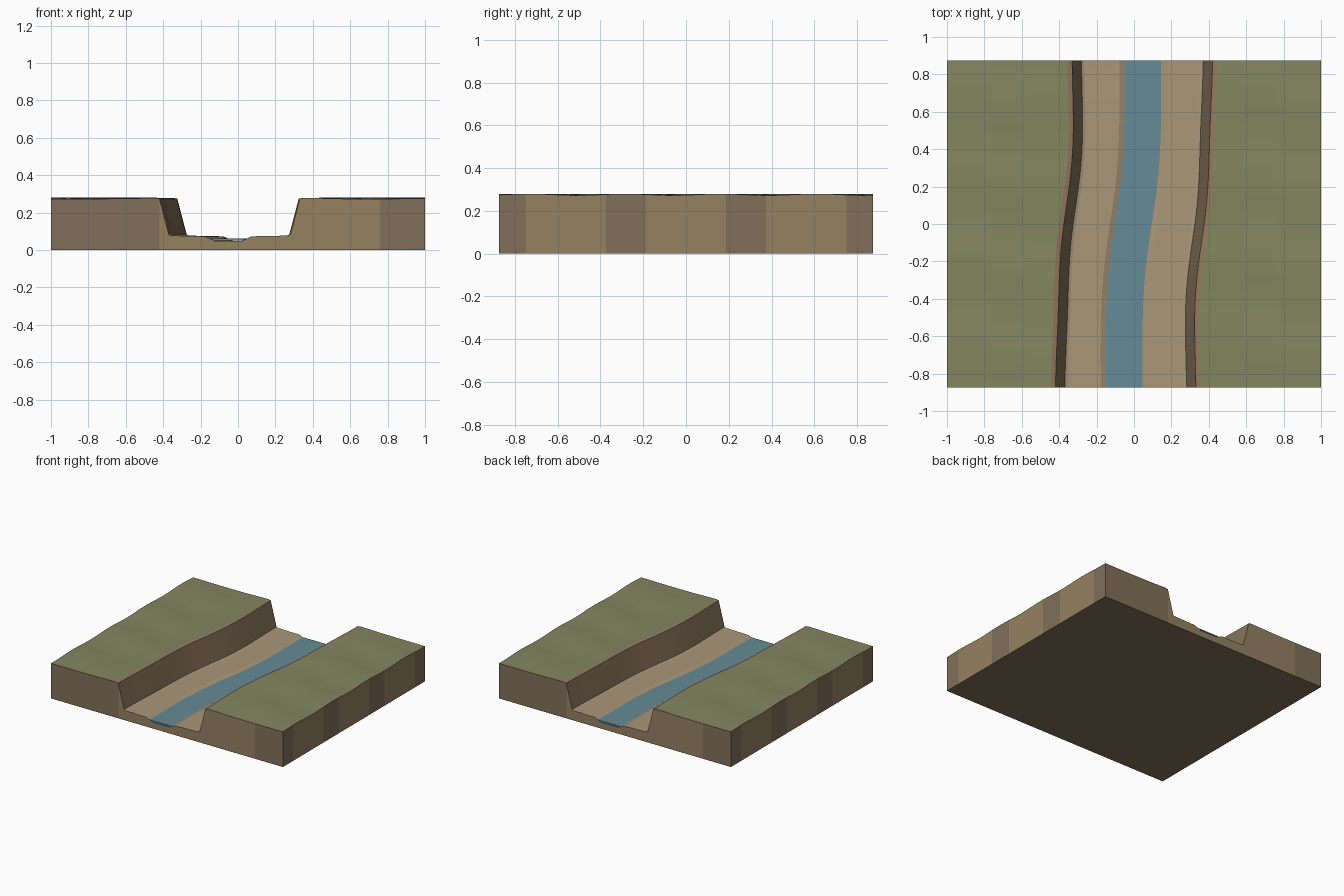
import bpy, bmesh
from math import sin, cos, tanh

if "Cube" in bpy.data.objects:
    bpy.data.objects.remove(bpy.data.objects["Cube"])

HALF_Y = 0.875
ROWS = 56


def material(name, rgb):
    m = bpy.data.materials.new(name)
    m.diffuse_color = (*rgb, 1)
    m.use_nodes = True
    m.node_tree.nodes["Principled BSDF"].inputs["Base Color"].default_value = m.diffuse_color
    return m


grass = material("grass", (0.23, 0.24, 0.12))
rim = material("rim_earth", (0.29, 0.19, 0.11))
cliff = material("cliff", (0.24, 0.17, 0.10))
sand = material("sand", (0.40, 0.31, 0.19))
rock_light = material("rock_light", (0.30, 0.22, 0.12))
rock_dark = material("rock_dark", (0.22, 0.16, 0.10))
blue = material("water", (0.13, 0.26, 0.31))


# Meandering lines for the canyon walls and the river
def left_wall(y):
    return 0.045 * tanh(3 * y) + 0.005 * sin(7 * (y - 0.225))


def right_wall(y):
    return -left_wall(-y)


def river(y):
    return -0.003 + 0.055 * tanh(2.4 * y) + 0.004 * sin(5 * y)


def plateau(x, y):
    return 0.2765 + 0.0035 * cos(14 * y + 4 * x)


def section(y):
    l, r, c = left_wall(y), right_wall(y), river(y)
    pts = [(x, plateau(x, y)) for x in (-1, -0.76, -0.58)]
    pts += [(l - 0.395, 0.279), (l - 0.37, 0.274), (l - 0.32, 0.082), (l - 0.305, 0.077)]
    pts += [(c - 0.125, 0.073), (c - 0.075, 0.049), (c + 0.075, 0.049), (c + 0.125, 0.073)]
    pts += [(r + 0.305, 0.077), (r + 0.32, 0.082), (r + 0.37, 0.274), (r + 0.395, 0.279)]
    pts += [(x, plateau(x, y)) for x in (0.58, 0.76, 1)]
    return pts


def finish(bm, name, mats):
    bmesh.ops.recalc_face_normals(bm, faces=bm.faces)
    me = bpy.data.meshes.new(name)
    bm.to_mesh(me)
    bm.free()
    for m in mats:
        me.materials.append(m)
    ob = bpy.data.objects.new(name, me)
    bpy.context.collection.objects.link(ob)
    return ob


ys = [-HALF_Y + 2 * HALF_Y * i / ROWS for i in range(ROWS + 1)]

# Canyon block: top surface, banded sides and flat underside
bm = bmesh.new()
top = [[bm.verts.new((x, y, z)) for x, z in section(y)] for y in ys]
n = len(top[0])
strip = [0, 0, 0, 1, 2, 3, 3, 3, 3, 3, 3, 3, 2, 1, 0, 0, 0]
for i in range(ROWS):
    for j in range(n - 1):
        f = bm.faces.new((top[i][j], top[i][j + 1], top[i + 1][j + 1], top[i + 1][j]))
        f.material_index = strip[j]

LIGHT, DARK = 4, 5
outline = ([(0, j) for j in range(n)] + [(i, n - 1) for i in range(1, ROWS + 1)]
           + [(ROWS, j) for j in range(n - 2, -1, -1)] + [(i, 0) for i in range(ROWS - 1, 0, -1)])
ring = [top[i][j] for i, j in outline]
low = [bm.verts.new((v.co.x, v.co.y, 0)) for v in ring]
for k in range(len(ring)):
    k2 = (k + 1) % len(ring)
    f = bm.faces.new((ring[k], low[k], low[k2], ring[k2]))
    mid = (ring[k].co + ring[k2].co) / 2
    if abs(mid.x) > 0.999:
        a = abs(mid.y)
        dark = a > 0.75 or 0.1875 < a < 0.375
    else:
        s = mid.x if mid.y < 0 else -mid.x
        dark = s < -0.43 or s > 0.76
    f.material_index = DARK if dark else LIGHT
bm.faces.new(low[::-1]).material_index = DARK
finish(bm, "canyon_block", [grass, rim, cliff, sand, rock_light, rock_dark])

# River water: shallow slab lying in the channel
bm = bmesh.new()
loops = []
for y in ys:
    c = river(y)
    loops.append([bm.verts.new((c + dx, y, z)) for dx, z in
                  ((-0.098, 0.062), (0.098, 0.062), (0.08, 0.052), (-0.08, 0.052))])
for a, b in zip(loops, loops[1:]):
    for j in range(4):
        bm.faces.new((a[j], a[(j + 1) % 4], b[(j + 1) % 4], b[j]))
bm.faces.new(loops[0])
bm.faces.new(loops[-1])
finish(bm, "river_water", [blue])
